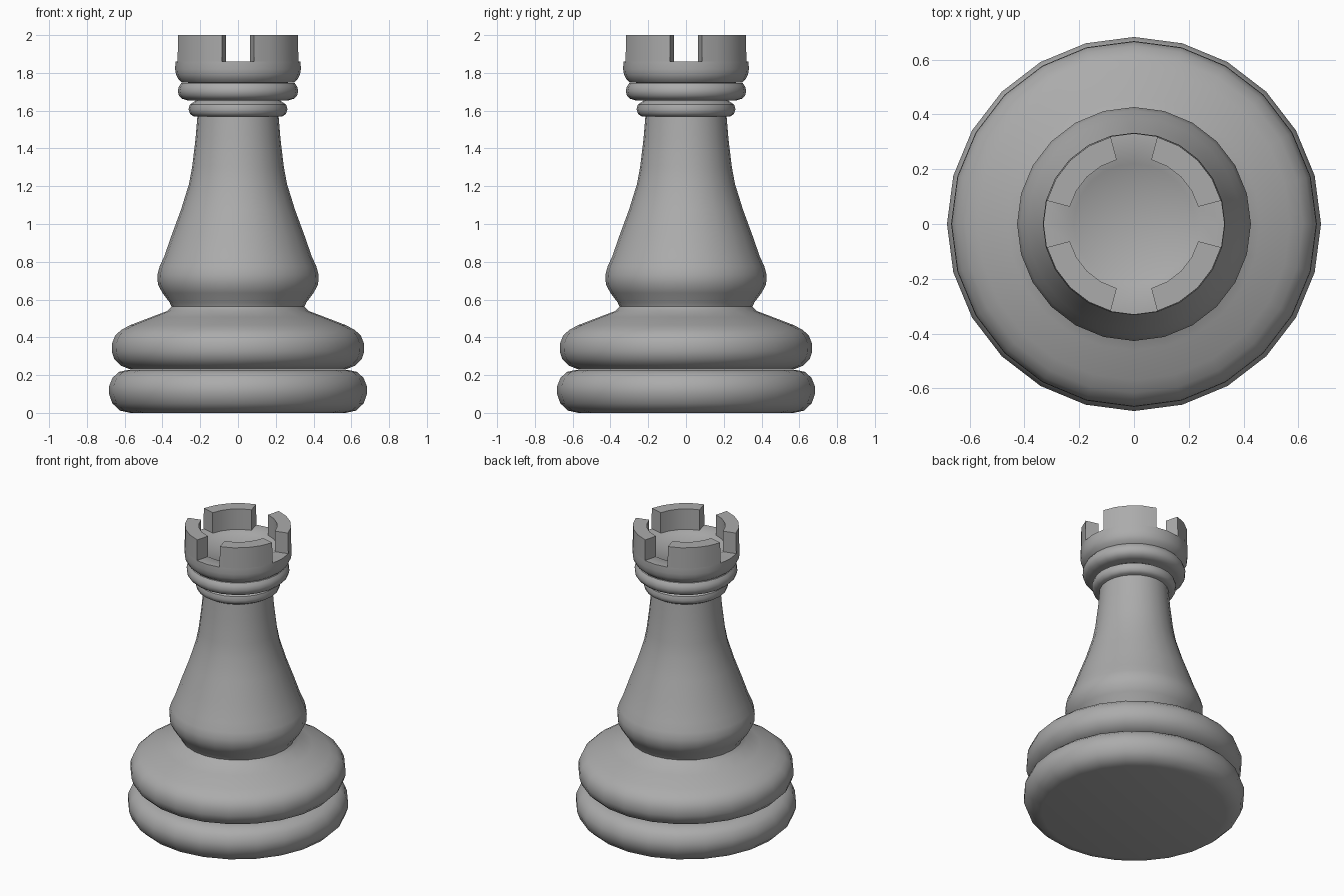
import bpy, bmesh
from math import cos, sin, radians

if "Cube" in bpy.data.objects:
    bpy.data.objects.remove(bpy.data.objects["Cube"])

STEP = 15  # 24-sided lathe

grey = bpy.data.materials.new("dark_grey")
grey.diffuse_color = (0.41, 0.41, 0.41, 1)
grey.use_nodes = True
grey.node_tree.nodes["Principled BSDF"].inputs["Base Color"].default_value = grey.diffuse_color


def lathe(name, profile, start=0, end=360, closed=False):
    """Revolve (radius, z) points about z; a closed profile over an arc gets end caps."""
    bm = bmesh.new()
    full = end - start == 360
    angles = [radians(a) for a in range(start, end + (0 if full else 1), STEP)]
    rings = []
    for a in angles:
        rings.append([bm.verts.new((r * cos(a), r * sin(a), z)) for r, z in profile])
    n = len(profile)
    for i in range(len(rings) if full else len(rings) - 1):
        p, q = rings[i], rings[(i + 1) % len(rings)]
        for j in range(n if closed else n - 1):
            k = (j + 1) % n
            bm.faces.new((p[j], q[j], q[k], p[k]))
    if closed and not full:
        bm.faces.new(rings[0])
        bm.faces.new(rings[-1][::-1])
    bmesh.ops.remove_doubles(bm, verts=bm.verts, dist=1e-4)
    bmesh.ops.recalc_face_normals(bm, faces=bm.faces)
    mesh = bpy.data.meshes.new(name)
    bm.to_mesh(mesh)
    bm.free()
    mesh.materials.append(grey)
    obj = bpy.data.objects.new(name, mesh)
    bpy.context.collection.objects.link(obj)
    bpy.ops.object.select_all(action='DESELECT')
    obj.select_set(True)
    bpy.context.view_layer.objects.active = obj
    bpy.ops.object.shade_smooth_by_angle(angle=radians(40))
    return obj


# Lower foot ring, closed underneath
lathe("foot_ring", [(0, 0), (0.57, 0), (0.625, 0.012), (0.665, 0.05), (0.683, 0.10),
                    (0.683, 0.14), (0.665, 0.185), (0.63, 0.217), (0.58, 0.228), (0, 0.228)])

# Upper foot ring with sloping shoulder
lathe("shoulder_ring", [(0, 0.23), (0.57, 0.23), (0.62, 0.25), (0.655, 0.285), (0.668, 0.325),
                        (0.666, 0.37), (0.65, 0.41), (0.617, 0.44), (0.57, 0.465),
                        (0.46, 0.507), (0.373, 0.54), (0.352, 0.562), (0, 0.562)])

# Tapered body
lathe("body", [(0, 0.562), (0.352, 0.562), (0.362, 0.585), (0.40, 0.635), (0.424, 0.68),
               (0.427, 0.73), (0.415, 0.775), (0.39, 0.83), (0.35, 0.945),
               (0.302, 1.075), (0.26, 1.21), (0.243, 1.30), (0.225, 1.45),
               (0.215, 1.57), (0, 1.57)])

# Two collars
lathe("lower_collar", [(0, 1.57), (0.235, 1.57), (0.254, 1.582), (0.262, 1.607),
                       (0.255, 1.632), (0.235, 1.645), (0.22, 1.655), (0, 1.655)])
lathe("upper_collar", [(0, 1.655), (0.27, 1.655), (0.298, 1.664), (0.314, 1.682), (0.319, 1.705),
                       (0.313, 1.728), (0.30, 1.746), (0, 1.746)])

# Crown cup with a shallow dished floor
lathe("crown", [(0, 1.746), (0.295, 1.748), (0.316, 1.766), (0.328, 1.79), (0.333, 1.82), (0.331, 1.86),
                (0.243, 1.86), (0.22, 1.845), (0, 1.835)])

# Four battlements
for i in range(4):
    lathe(f"battlement_{i + 1}", [(0.331, 1.855), (0.329, 2.0), (0.243, 2.0), (0.243, 1.855)],
          15 + 90 * i, 75 + 90 * i, closed=True)
